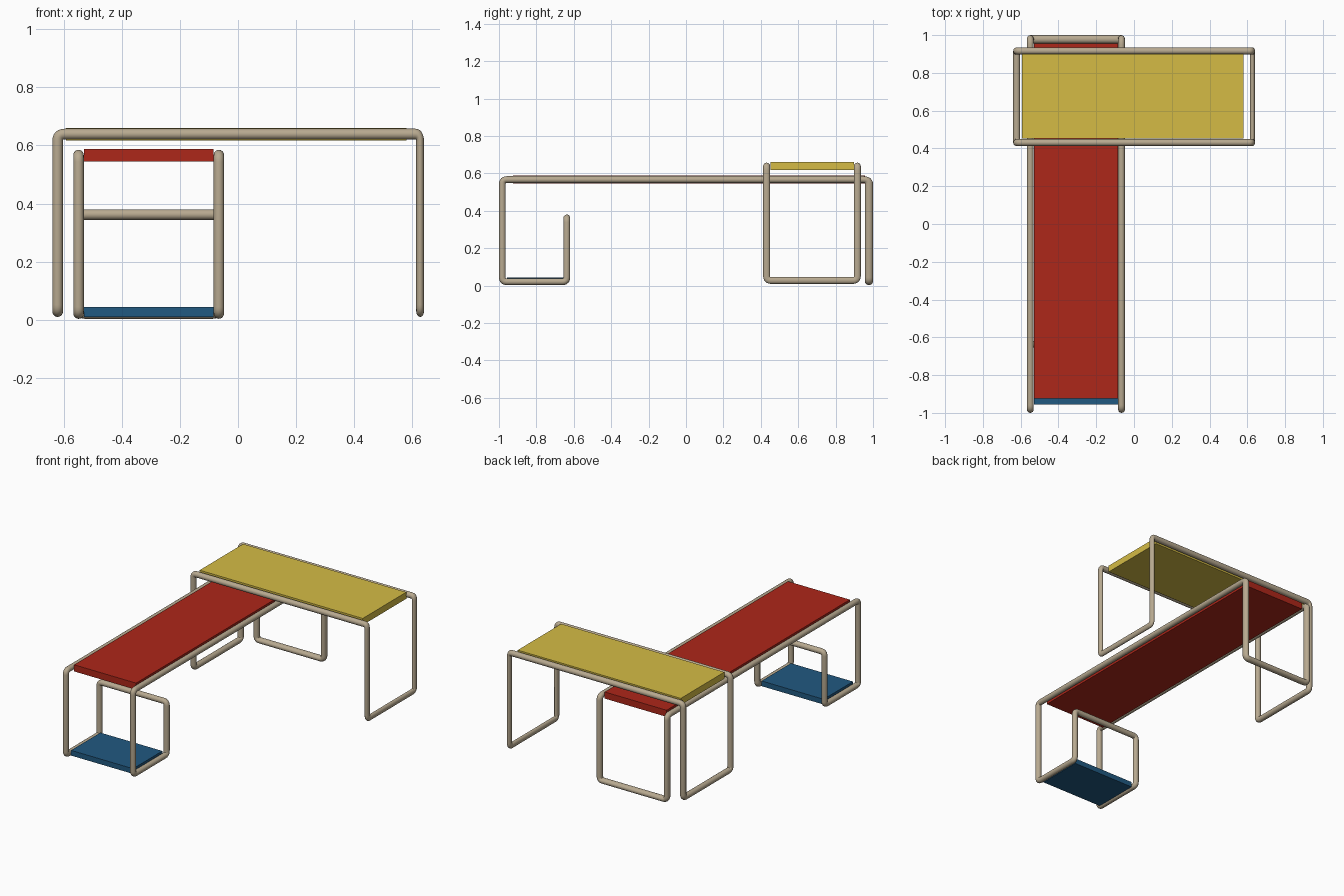
import bpy
from mathutils import Vector

if "Cube" in bpy.data.objects:
    bpy.data.objects.remove(bpy.data.objects["Cube"])


def material(name, rgb):
    m = bpy.data.materials.new(name)
    m.diffuse_color = (*rgb, 1)
    m.use_nodes = True
    m.node_tree.nodes["Principled BSDF"].inputs["Base Color"].default_value = m.diffuse_color
    return m


TAN = material("tan_tube", (0.48, 0.40, 0.28))
RED = material("red", (0.42, 0.02, 0.01))
YELLOW = material("yellow", (0.66, 0.50, 0.06))
BLUE = material("blue", (0.015, 0.10, 0.22))


def tube_loop(name, corners, radius, bend=0.024, steps=6):
    """Closed bent-tube frame with rounded corners."""
    pts = []
    n = len(corners)
    for i in range(n):
        c = Vector(corners[i])
        a = c + (Vector(corners[i - 1]) - c).normalized() * bend
        b = c + (Vector(corners[(i + 1) % n]) - c).normalized() * bend
        for k in range(steps + 1):
            t = k / steps
            pts.append(a * (1 - t) ** 2 + c * 2 * t * (1 - t) + b * t * t)
    cu = bpy.data.curves.new(name, 'CURVE')
    cu.dimensions = '3D'
    cu.bevel_depth = radius
    cu.bevel_resolution = 6
    sp = cu.splines.new('POLY')
    sp.points.add(len(pts) - 1)
    for p, v in zip(sp.points, pts):
        p.co = (*v, 1)
    sp.use_cyclic_u = True
    ob = bpy.data.objects.new(name, cu)
    bpy.context.collection.objects.link(ob)
    bpy.ops.object.select_all(action='DESELECT')
    ob.select_set(True)
    bpy.context.view_layer.objects.active = ob
    bpy.ops.object.convert(target='MESH')
    ob = bpy.context.object
    ob.data.materials.clear()
    ob.data.materials.append(TAN)
    bpy.ops.object.shade_smooth_by_angle()
    return ob


def squash_end(ob, axis, start, centre, new_centre, factor):
    """Change tube thickness at one end of a frame."""
    for v in ob.data.vertices:
        if v.co[axis] > start:
            v.co[axis] = new_centre + (v.co[axis] - centre) * factor


def panel(name, lo, hi, mat):
    lo, hi = Vector(lo), Vector(hi)
    bpy.ops.mesh.primitive_cube_add(size=1)
    ob = bpy.context.object
    ob.name = ob.data.name = name
    for v in ob.data.vertices:
        v.co = [lo[i] if v.co[i] < 0 else hi[i] for i in range(3)]
    ob.data.materials.append(mat)


# Long desk frame: one side profile in (y, z), returned along the other side
side = [(0.978, 0.021), (0.978, 0.567), (-0.982, 0.567),
        (-0.982, 0.021), (-0.637, 0.021), (-0.637, 0.362)]
desk = tube_loop("desk_frame",
                 [(-0.549, y, z) for y, z in side] +
                 [(-0.066, y, z) for y, z in reversed(side)], 0.018)
squash_end(desk, 1, 0.95, 0.978, 0.978, 1.2)

# Raised cross table frame
end = [(0.431, 0.639), (0.431, 0.028), (0.916, 0.028), (0.916, 0.639)]
table = tube_loop("cross_table_frame",
                  [(0.62, y, z) for y, z in end] +
                  [(-0.621, y, z) for y, z in reversed(end)], 0.0185)
squash_end(table, 0, 0.59, 0.62, 0.627, 0.72)

# Flat boards
panel("desk_top", (-0.53, -0.925, 0.545), (-0.085, 0.956, 0.588), RED)
panel("cross_table_top", (-0.592, 0.452, 0.617), (0.58, 0.899, 0.66), YELLOW)
panel("low_shelf", (-0.53, -0.956, 0.01), (-0.085, -0.655, 0.044), BLUE)
